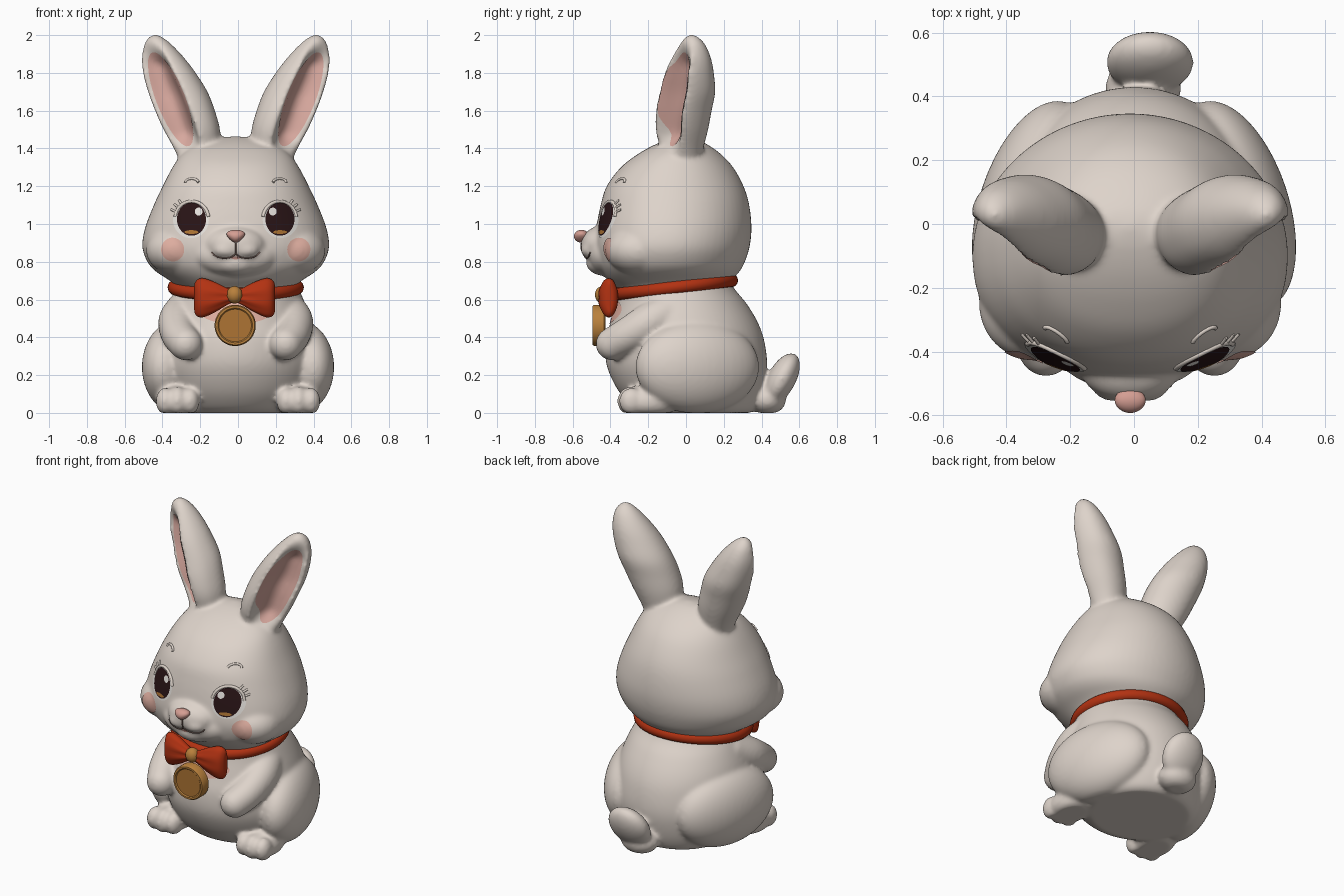
import bpy, bmesh, math
from mathutils import Vector, Matrix
from mathutils.bvhtree import BVHTree

if "Cube" in bpy.data.objects:
    bpy.data.objects.remove(bpy.data.objects["Cube"])

X0 = -0.012          # middle of the face
SIDES = (-1, 1)
TAU = 2 * math.pi


def material(name, r, g, b):
    m = bpy.data.materials.new(name)
    m.use_nodes = True
    m.diffuse_color = (r, g, b, 1)
    bsdf = next(n for n in m.node_tree.nodes if n.type == "BSDF_PRINCIPLED")
    bsdf.inputs["Base Color"].default_value = (r, g, b, 1)
    bsdf.inputs["Roughness"].default_value = 0.6
    return m


FUR = material("cream fur", 0.73, 0.655, 0.595)
EAR = material("ear pink", 0.68, 0.39, 0.34)
BLUSH = material("cheek blush", 0.73, 0.42, 0.35)
NOSE = material("nose pink", 0.66, 0.34, 0.29)
RED = material("ribbon red", 0.45, 0.032, 0.006)
GOLD = material("gold", 0.48, 0.215, 0.045)
DEEP = material("deep gold", 0.42, 0.175, 0.034)
DARK = material("eye dark", 0.022, 0.007, 0.008)
WHITE = material("eye white", 0.85, 0.82, 0.78)
LINE = material("mouth taupe", 0.2, 0.13, 0.11)


def finish(name, bm, mats, sharp=None):
    bmesh.ops.recalc_face_normals(bm, faces=bm.faces)
    mesh = bpy.data.meshes.new(name)
    bm.to_mesh(mesh)
    bm.free()
    for m in mats:
        mesh.materials.append(m)
    mesh.shade_smooth()
    if sharp:
        mesh.set_sharp_from_angle(angle=math.radians(sharp))
    obj = bpy.data.objects.new(name, mesh)
    bpy.context.collection.objects.link(obj)
    return obj


def spline(rows, k=5):
    """Smooth curve through rows of numbers."""
    rows = [Vector(r) for r in rows]
    out = []
    for i in range(len(rows) - 1):
        a, b, c, d = (rows[max(0, min(len(rows) - 1, i + j))] for j in (-1, 0, 1, 2))
        for s in range(k):
            t = s / k
            out.append(b + (c - a) * (t / 2) + (a - b * 2.5 + c * 2 - d / 2) * t ** 2
                       + (b * 1.5 - c * 1.5 + (d - a) / 2) * t ** 3)
    return out + [rows[-1]]


def loft(bm, rings):
    rings = [[bm.verts.new(p) for p in ring] for ring in rings]
    n = len(rings[0])
    for a, b in zip(rings, rings[1:]):
        for i in range(n):
            bm.faces.new((a[i], a[(i + 1) % n], b[(i + 1) % n], b[i]))
    bm.faces.new(rings[0])
    bm.faces.new(rings[-1])


def blob(bm, centre, radii, rot=(0, "X")):
    m = (Matrix.Translation(centre) @ Matrix.Rotation(math.radians(rot[0]), 4, rot[1])
         @ Matrix.Diagonal((*radii, 1)))
    return bmesh.ops.create_uvsphere(bm, u_segments=40, v_segments=24, radius=1, matrix=m)["verts"]


def stack(bm, rows, cx, power):
    """Rows of height, half width, front and back, lofted upwards."""
    rings = []
    for z, rx, front, back in spline(rows):
        cy = front + 0.47 * (back - front)
        ring = []
        for i in range(64):
            c, s = math.cos(TAU * i / 64), math.sin(TAU * i / 64)
            e = power if s < 0 else 1
            depth = (cy - front) if s < 0 else (back - cy)
            ring.append((cx + rx * math.copysign(abs(c) ** e, c),
                         cy + depth * math.copysign(abs(s) ** e, s), z))
        rings.append(ring)
    loft(bm, rings)


# Furry body: overlapping forms fused into one soft skin
bm = bmesh.new()
stack(bm, [(0, .30, -.22, .34), (.03, .34, -.28, .375), (.12, .39, -.36, .41), (.25, .42, -.42, .43),
           (.38, .41, -.425, .415), (.48, .39, -.40, .38), (.58, .355, -.37, .32),
           (.66, .32, -.35, .255), (.74, .27, -.32, .22)], 0, 1)
stack(bm, [(.63, .26, -.32, .18), (.70, .35, -.41, .24), (.75, .425, -.45, .285), (.80, .468, -.472, .312),
           (.88, .495, -.485, .337), (.98, .48, -.475, .347), (1.1, .434, -.452, .335),
           (1.2, .387, -.42, .305), (1.3, .335, -.345, .25), (1.37, .285, -.255, .185),
           (1.42, .215, -.165, .115), (1.452, .12, -.08, .05), (1.464, .01, -.02, 0)], X0, .9)
# muzzle and chin
blob(bm, (X0, -.445, .89), (.16, .112, .1))
blob(bm, (X0, -.42, .835), (.22, .1, .11))
blob(bm, (X0, -.43, .795), (.12, .1, .07))
# tail
blob(bm, (.05, .507, .18), (.138, .075, .15), (-28, "X"))
blob(bm, (.03, .43, .07), (.12, .1, .08))
for s in SIDES:
    blob(bm, (X0 + s * .05, -.5, .862), (.075, .058, .045))
    # full cheek
    blob(bm, (X0 + s * .31, -.25, .86), (.165, .175, .13))
    # thigh, foot and toes
    blob(bm, (s * .318, .06, .243), (.168, .34, .248), (s * 18, "Z"))
    blob(bm, (s * .32, -.2, .058), (.115, .16, .09))
    for dx in (-.066, 0, .066):
        blob(bm, (s * .32 + dx, -.29, .062), (.05, .075 - abs(dx) / 6, .08 - abs(dx) / 8))
    # arm
    for x, y, z, r in spline([(.26, -.06, .55, .105), (.305, -.18, .485, .105),
                              (.30, -.3, .415, .095), (.264, -.39, .365, .088)], 6):
        blob(bm, (X0 + s * x, y, z), (r, r, r))
    # hollow ear, opening forward and outward
    rings = []
    for z, cx, cy, a in spline([(1.3, .185, -.03, .10), (1.4, .207, -.03, .125), (1.5, .236, -.03, .151),
                                (1.6, .272, -.02, .16), (1.7, .31, 0, .159), (1.8, .354, .01, .141),
                                (1.88, .387, .022, .113), (1.95, .413, .03, .074), (1.99, .425, .03, .036),
                                (2.004, .428, .03, .006)]):
        dent = .85 * max(0, min(1, (z - 1.35) / .12) * min(1, (1.97 - z) / .12))
        ring = []
        for i in range(64):
            u, v = math.cos(TAU * i / 64), math.sin(TAU * i / 64)
            v = .9 * v - dent * max(0, 1 - ((u + .16) / .7) ** 2) if v > 0 else -abs(v) ** .85
            ring.append((X0 + s * (cx + a * (-.9 * u + .41 * v)), cy - a * (.43 * u + .86 * v), z))
        rings.append(ring)
    loft(bm, rings)
for v in bm.verts:
    v.co.z = max(0, v.co.z)
body = finish("body", bm, [FUR])
skin = body.modifiers.new("fuse", "REMESH")
skin.mode, skin.voxel_size, skin.use_smooth_shade = "VOXEL", 0.011, True
soft = body.modifiers.new("soften", "SMOOTH")
soft.factor, soft.iterations = 0.5, 14

bpy.context.view_layer.update()
TREE = BVHTree.FromObject(body, bpy.context.evaluated_depsgraph_get())


def on_skin(x, z, off):
    hit, normal = TREE.ray_cast(Vector((x, -3, z)), Vector((0, 1, 0)))[:2]
    if hit is None:
        return Vector((x, 0, z))
    return hit + (normal if normal.y < 0 else -normal) * off


def patch(name, x, z, rx, rz, off, mat, tilt=0):
    """Thin oval plate that follows the skin."""
    bm = bmesh.new()
    c, s = math.cos(tilt), math.sin(tilt)
    rings = []
    for j in range(12, 0, -1):
        ring = []
        for i in range(40):
            px, pz = rx * j / 12 * math.cos(TAU * i / 40), rz * j / 12 * math.sin(TAU * i / 40)
            ring.append(bm.verts.new(on_skin(x + px * c + pz * s, z - px * s + pz * c, off)))
        rings.append(ring)
    for a, b in zip(rings, rings[1:]):
        for i in range(40):
            k = (i + 1) % 40
            bm.faces.new((a[i], a[k], b[k], b[i]))
    bm.faces.new(rings[-1])
    obj = finish(name, bm, [mat])
    if sum(p.normal.y for p in obj.data.polygons) > 0:
        obj.data.flip_normals()


def tube(name, points, radius, mat, closed=False):
    cu = bpy.data.curves.new(name, "CURVE")
    cu.dimensions, cu.bevel_depth, cu.bevel_resolution = "3D", radius, 4
    cu.use_fill_caps = True
    sp = cu.splines.new("POLY")
    sp.points.add(len(points) - 1)
    for p, co in zip(sp.points, points):
        p.co = (*co, 1)
    sp.use_cyclic_u, sp.use_smooth = closed, True
    cu.materials.append(mat)
    bpy.context.collection.objects.link(bpy.data.objects.new(name, cu))


def stroke(name, pts, radius, mat):
    tube(name, [on_skin(X0 + x, z, 0.001) for x, z in spline(pts)], radius, mat)


# Face, ear linings and blush
for s in SIDES:
    side = "left" if s > 0 else "right"
    ex, ez = .232, 1.022
    patch(side + "_ear_lining", X0 + s * .343, 1.66, .078, .268, .004, EAR, s * .375)
    patch(side + "_cheek", X0 + s * .332, .865, .061, .061, .004, BLUSH)
    patch(side + "_eye_white", X0 + s * (ex + .004), ez - .002, .094, .095, .003, WHITE)
    patch(side + "_iris", X0 + s * ex, ez + .002, .076, .087, .006, DARK)
    patch(side + "_iris_glow", X0 + s * ex, ez - .066, .036, .01, .008, DEEP)
    patch(side + "_eye_glint", X0 + s * (ex - .038), ez + .042, .02, .021, .008, WHITE)
    lid = [math.radians(a) for a in range(10, 171, 20)]
    stroke(side + "_eyelid", [(s * (ex + .09 * math.cos(a)), ez + .097 * math.sin(a)) for a in lid], .009, FUR)
    for n, deg in enumerate((25, 40, 55)):
        c, d = math.cos(math.radians(deg)), math.sin(math.radians(deg))
        stroke(f"{side}_lash_{n + 1}", [(s * (ex + r * c), ez + (r + .008) * d) for r in (.088, .119)], .006, FUR)
    stroke(side + "_brow", [(s * (ex + .036 * math.cos(a)), 1.215 + .025 * math.sin(a)) for a in lid], .007, FUR)
    stroke(side + "_smile", [(0, .845), (s * .025, .825), (s * .065, .82), (s * .105, .83), (s * .127, .85)],
           .004, LINE)
stroke("lip_crease", [(0, .845), (0, .9)], .004, LINE)
patch("mouth", X0, .822, .022, .009, .004, NOSE)
patch("chest_blush", X0, .535, .19, .065, .003, BLUSH)

bm = bmesh.new()
for v in blob(bm, (X0, -.553, .935), (.045, .04, .034)):
    v.co.x = X0 + (v.co.x - X0) * (1 + 13 * (v.co.z - .935))
finish("nose", bm, [NOSE])

# Collar, tilted up towards the back
ring = [(.325 * math.cos(TAU * i / 64), -.06 + .3 * math.sin(TAU * i / 64)) for i in range(64)]
tube("collar", [(X0 + x, y, .672 + .12 * y) for x, y in ring], .036, RED, True)

# Bow tie with a gold knot
for s in SIDES:
    bm = bmesh.new()
    rings = []
    for x, h, d in spline([(.0, .03, .025), (.04, .045, .034), (.1, .078, .048), (.16, .102, .052),
                           (.193, .1, .044), (.21, .082, .024), (.214, .06, .004)]):
        ring = []
        for i in range(40):
            a = TAU * i / 40
            fold = 1 - .22 * math.cos(a * 4) ** 2 * (1 - x / .22)
            ring.append((X0 - .006 + s * x, -.432 + .13 * x + d * fold * math.cos(a),
                         .618 - .05 * x + h * math.sin(a)))
        rings.append(ring)
    loft(bm, rings)
    finish(("left" if s > 0 else "right") + "_bow_loop", bm, [RED])
bm = bmesh.new()
blob(bm, (X0 - .006, -.442, .625), (.042, .04, .046))
finish("bow_knot", bm, [GOLD])

# Medal: turned disc with a sunken face
bm = bmesh.new()
profile = [(.097, -.425), (.109, -.435), (.109, -.485), (.103, -.495), (.092, -.495), (.086, -.489), (.004, -.489)]
loft(bm, [[(X0 - .003 + r * math.cos(TAU * i / 64), y, .463 + r * math.sin(TAU * i / 64))
           for i in range(64)] for r, y in profile])
for f in bm.faces:
    c = f.calc_center_median()
    f.material_index = int(c.y < -.48 and math.hypot(c.x - X0, c.z - .463) < .086)
finish("medal", bm, [GOLD, DEEP], 35)
